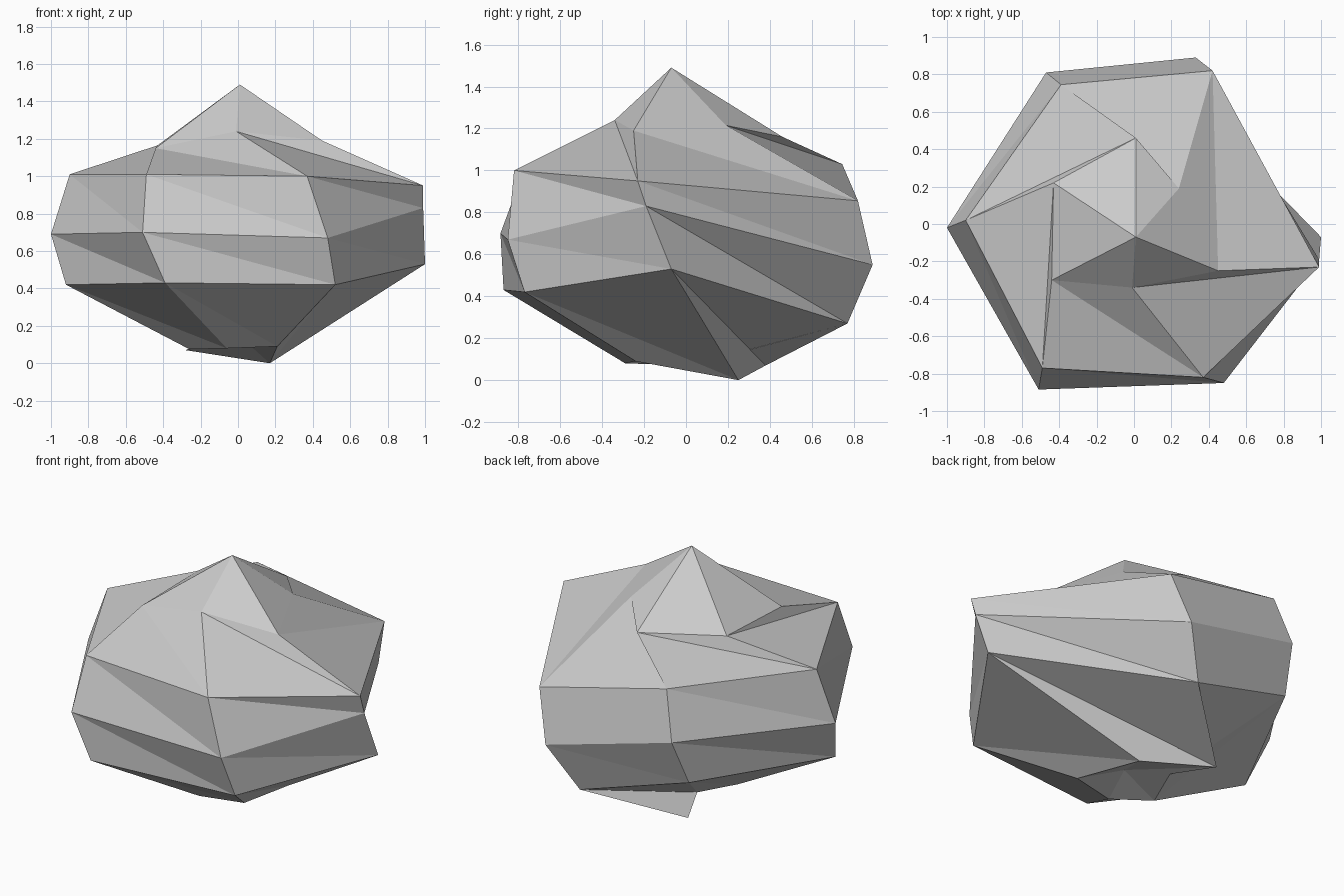
import bpy, bmesh
from mathutils import Vector

if "Cube" in bpy.data.objects:
    bpy.data.objects.remove(bpy.data.objects["Cube"])

# Six-sided rock: irregular rings from top to bottom, counter-clockwise from the left
RINGS = [
    [(-.43, .22, 1.165), (-.44, -.30, 1.15), (-.01, -.34, 1.24),
     (.45, -.25, 1.19), (.24, .19, 1.215), (.01, .46, 1.16)],
    [(-.90, .02, 1.01), (-.49, -.77, 1.01), (.37, -.82, 1.0),
     (.99, -.23, .95), (.42, .82, .855), (-.39, .745, 1.03)],
    [(-1.0, -.02, .69), (-.51, -.885, .70), (.48, -.85, .67),
     (.99, -.19, .83), (.33, .89, .55), (-.47, .81, .745)],
    [(-.92, -.135, .42), (-.39, -.87, .43), (.52, -.77, .42),
     (1.0, -.07, .53), (.18, .77, .27), (-.51, .70, .47)],
    [(-.26, -.135, .075), (-.06, -.29, .08), (.21, -.24, .09),
     (.17, .25, 0), (-.28, .38, .07), (-.16, .12, .096)],
]
TOP, BOTTOM = (.01, -.07, 1.49), (.02, -.06, .135)

bm = bmesh.new()
rings = [[bm.verts.new(Vector(p)) for p in ring] for ring in RINGS]
top, bottom = bm.verts.new(TOP), bm.verts.new(BOTTOM)

for i in range(6):
    j = (i + 1) % 6
    # Peak and hollow underside
    bm.faces.new((top, rings[0][i], rings[0][j]))
    bm.faces.new((bottom, rings[-1][j], rings[-1][i]))
    # Twisted facets between neighbouring rings
    for upper, lower in zip(rings, rings[1:]):
        bm.faces.new((upper[i], lower[i], lower[j]))
        bm.faces.new((upper[i], lower[j], upper[j]))

# The top band is split the same way: upper corner to next lower corner
mesh = bpy.data.meshes.new("rock")
bm.to_mesh(mesh)
bm.free()
rock = bpy.data.objects.new("rock", mesh)
bpy.context.collection.objects.link(rock)
